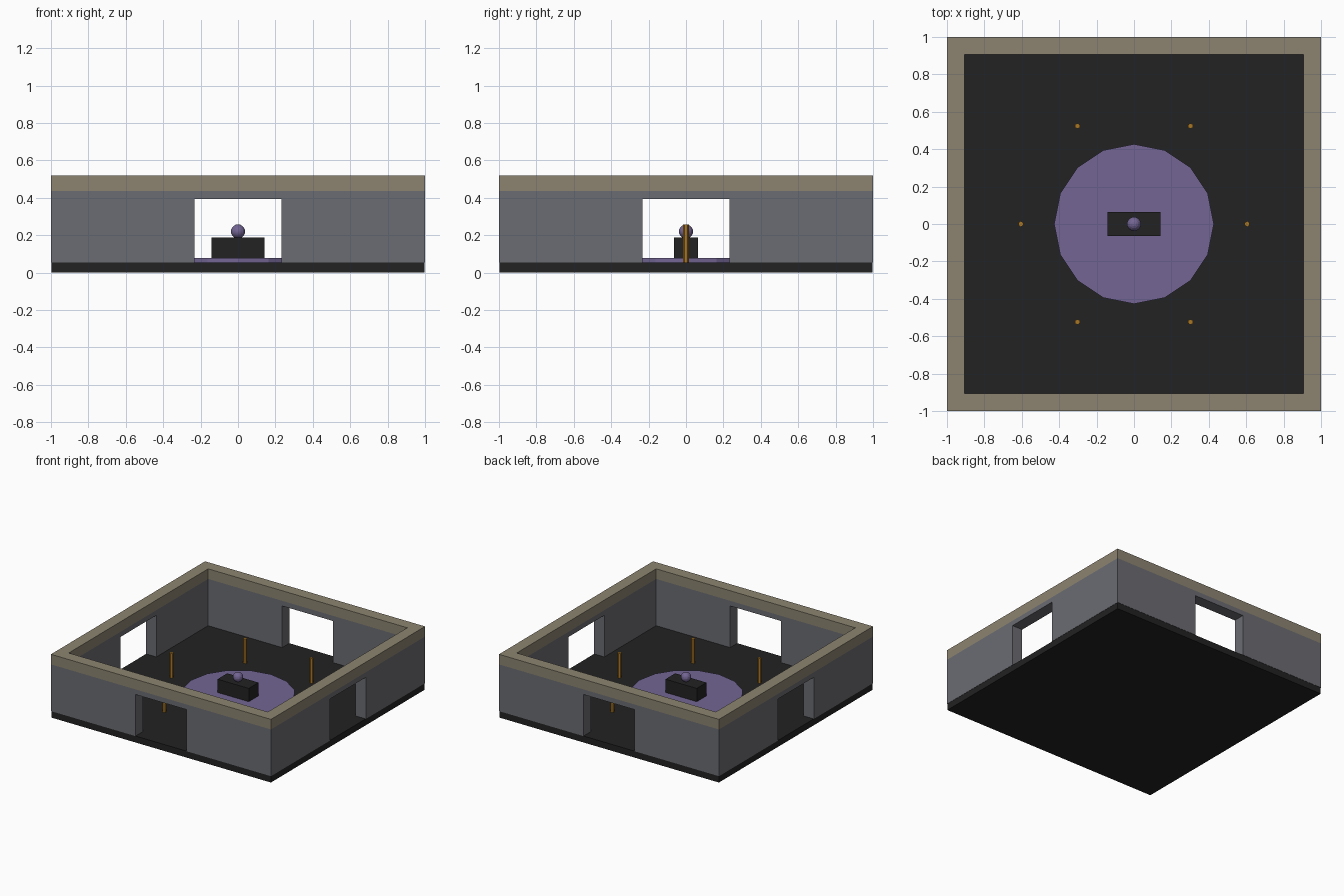
import bpy, bmesh, math

if "Cube" in bpy.data.objects:
    bpy.data.objects.remove(bpy.data.objects["Cube"])


def material(name, rgb):
    m = bpy.data.materials.new(name)
    lin = [((c / 255 + 0.055) / 1.055) ** 2.4 for c in rgb]
    m.diffuse_color = (*lin, 1)
    m.use_nodes = True
    m.node_tree.nodes["Principled BSDF"].inputs["Base Color"].default_value = m.diffuse_color
    return m


DARK = material("dark stone", (34, 34, 34))
GREY = material("grey wall", (107, 108, 114))
TAN = material("tan trim", (140, 132, 113))
PURPLE = material("purple", (115, 101, 147))
GOLD = material("gold", (170, 118, 36))


def finish(obj, name, mat):
    obj.name = name
    obj.data.materials.clear()
    obj.data.materials.append(mat)
    return obj


def box(name, half_x, half_y, z0, z1, mat):
    bpy.ops.mesh.primitive_cube_add(size=1, location=(0, 0, (z0 + z1) / 2))
    o = bpy.context.object
    o.scale = (2 * half_x, 2 * half_y, z1 - z0)
    bpy.ops.object.transform_apply(location=True, rotation=False, scale=True)
    return finish(o, name, mat)


def cylinder(name, sides, radius, x, y, z0, z1, mat):
    bpy.ops.mesh.primitive_cylinder_add(vertices=sides, radius=radius, depth=z1 - z0,
                                        location=(x, y, (z0 + z1) / 2))
    return finish(bpy.context.object, name, mat)


def square_ring(name, outer, inner, z0, z1, mat):
    """Hollow square frame extruded upwards."""
    bm = bmesh.new()
    corners = [(-1, -1), (1, -1), (1, 1), (-1, 1)]
    out = [bm.verts.new((x * outer, y * outer, z0)) for x, y in corners]
    inn = [bm.verts.new((x * inner, y * inner, z0)) for x, y in corners]
    faces = [bm.faces.new((out[i], out[i - 1], inn[i - 1], inn[i])) for i in range(4)]
    ext = bmesh.ops.extrude_face_region(bm, geom=faces, use_keep_orig=True)
    top = [g for g in ext["geom"] if isinstance(g, bmesh.types.BMVert)]
    bmesh.ops.translate(bm, verts=top, vec=(0, 0, z1 - z0))
    bmesh.ops.recalc_face_normals(bm, faces=bm.faces)
    mesh = bpy.data.meshes.new(name)
    bm.to_mesh(mesh)
    bm.free()
    o = bpy.data.objects.new(name, mesh)
    bpy.context.collection.objects.link(o)
    return finish(o, name, mat)


FLOOR, DOOR_TOP, WALL_TOP, TOP = 0.053, 0.395, 0.437, 0.52

# Floor slab, walls and trim
box("floor", 0.998, 0.998, 0, FLOOR, DARK)
walls = square_ring("walls", 1.0, 0.905, FLOOR, WALL_TOP, GREY)
square_ring("wall_trim", 1.0, 0.905, WALL_TOP, TOP, TAN)

# Doorways cut through all four walls
for hx, hy in ((0.232, 1.5), (1.5, 0.232)):
    cutter = box("door_cutter", hx, hy, FLOOR - 0.1, DOOR_TOP, GREY)
    cutter.hide_render = True
    mod = walls.modifiers.new("doorway", 'BOOLEAN')
    mod.operation = 'DIFFERENCE'
    mod.solver = 'EXACT'
    mod.object = cutter
    bpy.context.view_layer.objects.active = walls
    bpy.ops.object.modifier_apply(modifier=mod.name)
    bpy.data.objects.remove(cutter)

# Central dais, altar block and orb
cylinder("dais", 16, 0.427, 0, 0, FLOOR, 0.078, PURPLE)
box("altar", 0.142, 0.063, 0.078, 0.187, DARK)
bpy.ops.mesh.primitive_uv_sphere_add(segments=16, ring_count=10, radius=0.038,
                                     location=(0, 0, 0.22))
finish(bpy.context.object, "orb", PURPLE)

# Ring of six thin posts
for i in range(6):
    a = math.radians(60 * i)
    cylinder(f"post_{i + 1}", 6, 0.015, 0.605 * math.cos(a), 0.605 * math.sin(a),
             FLOOR, 0.256, GOLD)
